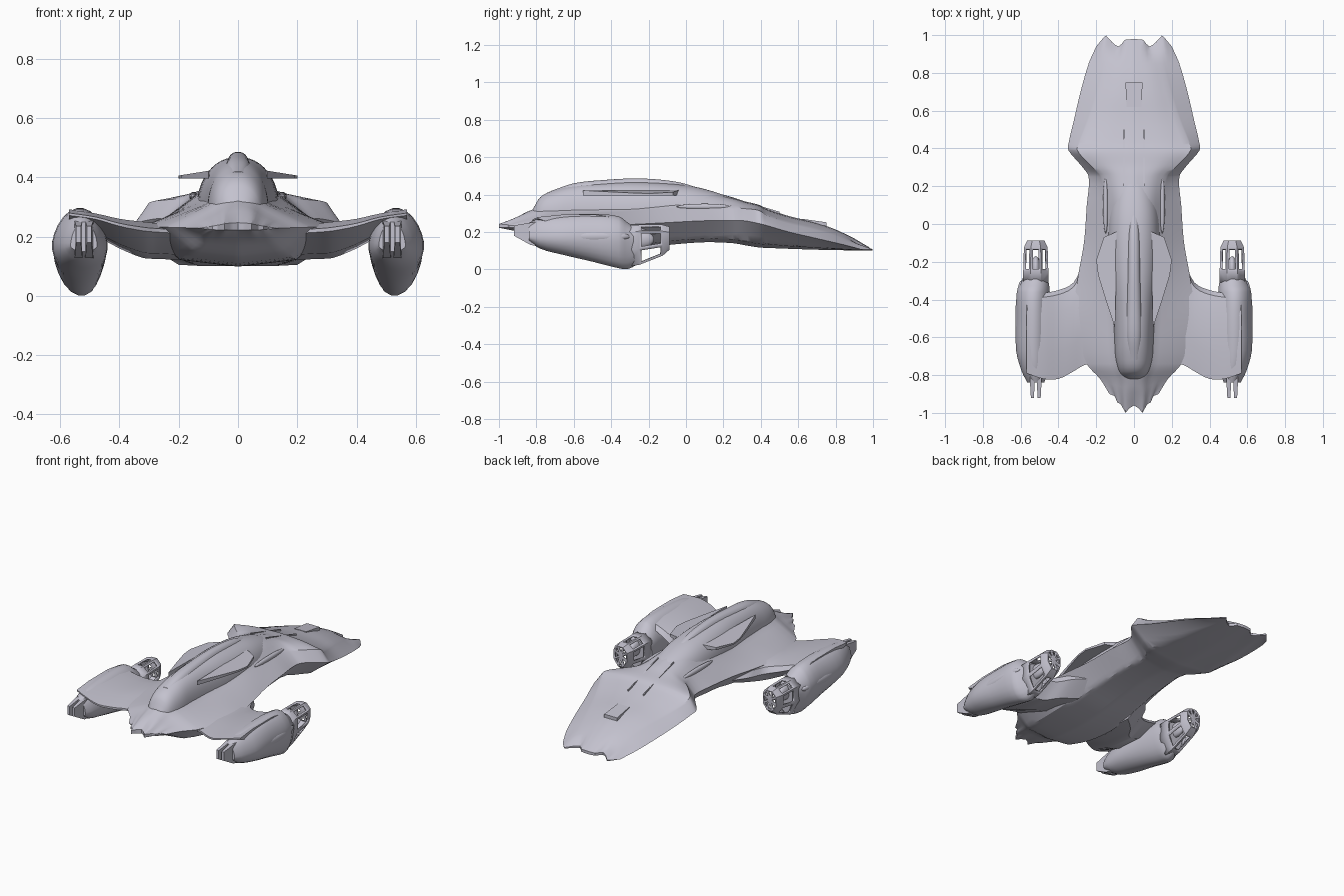
import bpy, bmesh, math
from mathutils import Vector

cube = bpy.data.objects.get("Cube")
if cube:
    bpy.data.objects.remove(cube)

mat = bpy.data.materials.new("pale lavender grey")
mat.use_nodes = True
COLOR = (0.55, 0.54, 0.62, 1)
mat.diffuse_color = COLOR
mat.node_tree.nodes["Principled BSDF"].inputs["Base Color"].default_value = COLOR


def finish(name, bm, angle=35, mirror=False):
    bmesh.ops.remove_doubles(bm, verts=bm.verts, dist=0.0004)
    bmesh.ops.recalc_face_normals(bm, faces=bm.faces)
    mesh = bpy.data.meshes.new(name)
    bm.to_mesh(mesh)
    bm.free()
    mesh.materials.append(mat)
    ob = bpy.data.objects.new(name, mesh)
    bpy.context.collection.objects.link(ob)
    bpy.ops.object.select_all(action="DESELECT")
    bpy.context.view_layer.objects.active = ob
    ob.select_set(True)
    bpy.ops.object.shade_smooth_by_angle(angle=math.radians(angle))
    if mirror:
        ob.modifiers.new("mirror", "MIRROR")
    return ob


def spline(rows, steps):
    """Smooth curve through rows of numbers."""
    rows = [Vector(r) for r in rows]
    out = []
    for i in range(len(rows) - 1):
        a, b = rows[i], rows[i + 1]
        before, after = rows[max(i - 1, 0)], rows[min(i + 2, len(rows) - 1)]
        span = abs(b[0] - a[0]) or 1
        ta = (b - before) * (span / (abs(b[0] - before[0]) or 1))
        tb = (after - a) * (span / (abs(after[0] - a[0]) or 1))
        for k in range(steps):
            t = k / steps
            out.append(a * (2*t**3 - 3*t*t + 1) + ta * (t**3 - 2*t*t + t)
                       + b * (3*t*t - 2*t**3) + tb * (t**3 - t*t))
    return out + [rows[-1]]


def lerp_table(table, u):
    for (a, fa), (b, fb) in zip(table, table[1:]):
        if u <= b:
            return fa + (fb - fa) * (u - a) / (b - a)
    return table[-1][1]


def loft(rings, caps=True):
    bm = bmesh.new()
    loops = [[bm.verts.new(p) for p in ring] for ring in rings]
    n = len(loops[0])
    for a, b in zip(loops, loops[1:]):
        for i in range(n):
            j = (i + 1) % n
            bm.faces.new((a[i], a[j], b[j], b[i]))
    if caps:
        bm.faces.new(loops[0])
        bm.faces.new(loops[-1])
    return bm


# Main hull: y, half width, edge z, shoulder x, shoulder z, top z, bottom z
hull_rows = [
    (-.9, .13, .228, .06, .24, .247, .222),
    (-.82, .18, .23, .08, .285, .32, .18),
    (-.74, .25, .232, .11, .3, .34, .13),
    (-.5, .32, .235, .12, .31, .36, .1),
    (-.3, .3, .24, .13, .32, .38, .105),
    (-.1, .265, .25, .14, .335, .41, .13),
    (.1, .25, .26, .15, .335, .42, .145),
    (.25, .24, .26, .17, .33, .385, .14),
    (.31, .28, .26, .23, .325, .365, .13),
    (.39, .347, .245, .3, .315, .345, .117),
    (.43, .346, .235, .29, .29, .325, .115),
    (.55, .318, .2, .24, .25, .285, .11),
    (.7, .283, .165, .19, .215, .248, .105),
    (.85, .24, .13, .15, .165, .19, .102),
    (.95, .2, .105, .13, .11, .118, .1)]
nose_edge = [(0, .03), (.25, .025), (.38, -.012), (.52, 0), (.75, .05), (1, -.01)]
stern_edge = [(0, -.06), (.18, -.075), (.35, -.1), (.55, -.05), (.65, -.05), (.8, -.01), (1, 0)]
HALF = 16


def hull_ring(row):
    y, w, ze, ws, zs, zt, zb = row
    top = [tuple(p) for p in spline([(0, zt), (ws * .55, zs + (zt - zs) * .72), (ws, zs)], 5)]
    top.append((w, ze))
    low = [(0, zb), (w * .62, zb + (ze - zb) * .17), (w, ze)]
    xs = [ws * k / 8 for k in range(8)] + [ws + (w - ws) * k / 8 for k in range(9)]
    half = [(x, lerp_table(top, x)) for x in xs]
    half += [(x, lerp_table(low, x)) for x in xs[-2::-1]]
    ring = []
    for x, z in half + [(-x, z) for x, z in half[-2:0:-1]]:
        u = abs(x) / w
        shift = lerp_table(nose_edge, u) * max(0, (y - .85) / .1)
        shift += lerp_table(stern_edge, u) * max(0, (-y - .82) / .08)
        ring.append((x, y + shift, z))
    return ring


# The hull ends close with strips that follow the scalloped edges
bm = loft([hull_ring(r) for r in spline(hull_rows, 4)], False)
bm.verts.ensure_lookup_table()
count = 4 * HALF
for end in (bm.verts[:count], bm.verts[-count:]):
    for i in range(-HALF, HALF):
        corners = [end[k % count] for k in (i, i + 1, 2 * HALF - i - 1, 2 * HALF - i)]
        bm.faces.new(list(dict.fromkeys(corners)))
finish("main_hull", bm, 28)

# Raised cabin and its dorsal spine: y, half width, top z
cabin_rows = [(-.825, .045, .31), (-.78, .08, .385), (-.7, .1, .425), (-.6, .105, .45),
              (-.45, .115, .462), (-.25, .135, .468), (0, .14, .45), (.15, .12, .415),
              (.3, .07, .36)]
spine_rows = [(-.72, .03, .42), (-.6, .045, .46), (-.45, .045, .477), (-.25, .04, .486),
              (-.05, .035, .468), (.1, .02, .425)]


def arch(row, base, flat):
    y, w, zt = row
    ring = []
    for k in range(25):
        t = math.pi * k / 24
        c, s = math.cos(t), math.sin(t)
        ring.append((w * math.copysign(abs(c) ** .9, c), y, base + (zt - base) * s ** flat))
    return ring


finish("cabin", loft([arch(r, .27, .8) for r in spline(cabin_rows, 4)]), 40)
finish("dorsal_spine", loft([arch(r, .38, .5) for r in spline(spine_rows, 4)]), 40)


# Plates extruded from an outline, optionally crowned towards the middle
def plate(name, outline, z, thick, mirror=True, slope=0, crown=0):
    bm = bmesh.new()
    face = bm.faces.new([bm.verts.new((x, y, z + slope * (y - outline[0][1])))
                         for x, y in outline])
    reach = max(x for x, y in outline)
    new = bmesh.ops.extrude_face_region(bm, geom=[face])["geom"]
    for v in new:
        if isinstance(v, bmesh.types.BMVert):
            v.co.z += thick + crown * (reach - abs(v.co.x))
    return finish(name, bm, 30, mirror)


plate("cabin_side_fin", [(.09, -.04), (.16, -.07), (.2, -.19), (.19, -.27), (.15, -.4),
                         (.1, -.55)], .396, .01, crown=.16)
plate("dorsal_strip", [(.05, .2), (.056, .2), (.056, .5), (.05, .5)], .388, .01, True, -.3)
plate("nose_hatch", [(-.04, .62), (.04, .62), (.045, .75), (-.045, .75)],
      .25, .02, False, -.14)


def ellipsoid(name, centre, size):
    bm = bmesh.new()
    bmesh.ops.create_uvsphere(bm, u_segments=20, v_segments=12, radius=1)
    for v in bm.verts:
        v.co = Vector([c + a * s for c, a, s in zip(centre, v.co, size)])
    return finish(name, bm, 60, True)


ellipsoid("shoulder_vent", (.15, .1, .335), (.014, .15, .016))

# Wings: x, leading y, trailing y, top z, bottom z
wing_rows = [(.18, -.12, -.72, .24, .12), (.27, -.22, -.75, .245, .125),
             (.32, -.31, -.78, .25, .128), (.4, -.35, -.82, .26, .16),
             (.48, -.365, -.82, .278, .2), (.57, -.38, -.79, .292, .21)]


def wing_ring(row):
    x, yf, yr, zt, zb = row
    chord = yr - yf
    shape = [(0, .55), (.05, .85), (.25, 1), (.7, 1), (1, .85), (1, .75), (.65, .15), (.25, 0)]
    return [(x, yf + chord * a, zb + (zt - zb) * b) for a, b in shape]


finish("wing", loft([wing_ring(r) for r in spline(wing_rows, 3)]), 30, True)

# Engine pods: y, half width, centre x, top z, bottom z
MID = .17


def oval(row, sides, power=1.0):
    y, w, cx, zt, zb = row
    ring = []
    for k in range(sides):
        t = math.tau * (k + .5) / sides
        c, s = math.cos(t), math.sin(t)
        rise = (zt - MID) * s ** power if s > 0 else (MID - zb) * s
        ring.append((cx + w * c, y, MID + rise))
    return ring


pod_rows = [(-.84, .045, .52, .25, .15), (-.78, .07, .525, .275, .11),
            (-.67, .092, .533, .29, .08), (-.5, .092, .533, .297, .04),
            (-.36, .088, .533, .285, .005), (-.31, .074, .525, .25, .001),
            (-.25, .055, .52, .21, .03)]
finish("engine_pod", loft([oval(r, 24, 1.2) for r in spline(pod_rows, 3)]), 40, True)
ellipsoid("engine_blister", (.597, -.5, .175), (.031, .2, .035))
ellipsoid("engine_core", (.52, -.24, .16), (.025, .07, .045))

# Open cage on the front of each pod
cage_rows = [(-.31, .072, .52, .24, .002), (-.25, .072, .52, .243, .012),
             (-.125, .068, .52, .243, .065), (-.088, .05, .52, .232, .1)]
bm = loft([oval(r, 8, .8) for r in cage_rows], False)
bm.verts.ensure_lookup_table()
front = bm.verts[-8:]
hub = bm.verts.new((.52, -.09, MID))
caps = [bm.faces.new((front[i], front[(i + 1) % 8], hub)) for i in range(8)]
bmesh.ops.recalc_face_normals(bm, faces=bm.faces)
sides = [f for f in bm.faces if -.2 < f.calc_center_median().y < -.15]
for panes, border in ((sides, .011), (caps, .006)):
    bmesh.ops.inset_individual(bm, faces=panes, thickness=border, use_even_offset=True)
bmesh.ops.delete(bm, geom=sides + caps, context="FACES")
cage = finish("engine_cage", bm, 40, True)
shell = cage.modifiers.new("shell", "SOLIDIFY")
shell.thickness = .01

# Twin tail prongs behind each pod
for name, x in (("inner_prong", .502), ("outer_prong", .538)):
    rings = [[(x + a * w, y, z) for a, z in ((-1, lo), (1, lo), (1, hi), (-1, hi))]
             for y, w, lo, hi in ((-.74, .016, .12, .26), (-.83, .013, .13, .25),
                                  (-.92, .008, .18, .235))]
    finish(name, loft(rings), 30, True)
